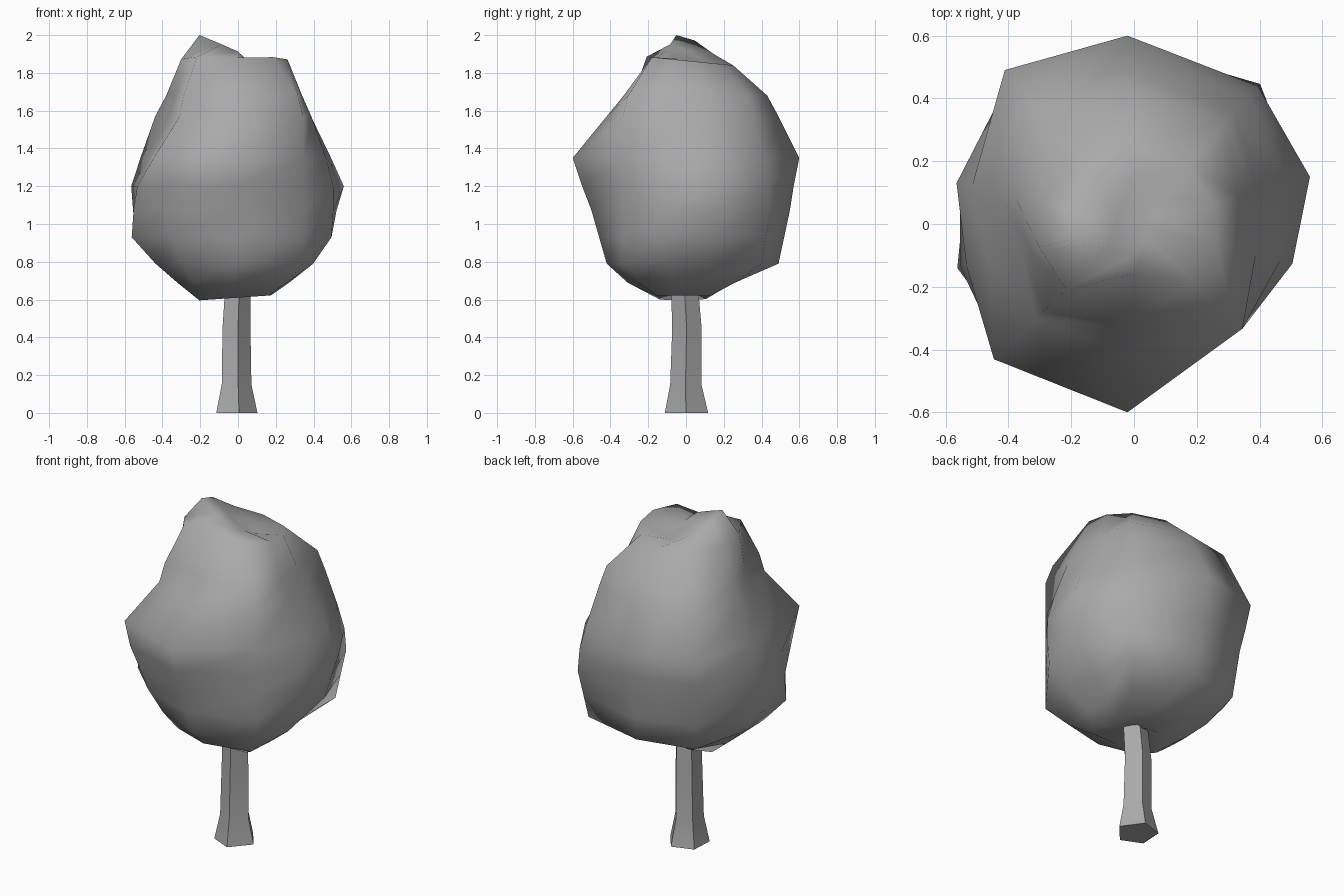
import bpy
import bmesh
from math import radians, cos, sin
from mathutils import Vector

cube = bpy.data.objects.get("Cube")
if cube:
    bpy.data.objects.remove(cube, do_unlink=True)

grey = bpy.data.materials.new("plain grey")
grey.use_nodes = True
colour = (0.4, 0.4, 0.4, 1)
grey.diffuse_color = colour
bsdf = next(n for n in grey.node_tree.nodes if n.type == "BSDF_PRINCIPLED")
bsdf.inputs["Base Color"].default_value = colour
bsdf.inputs["Roughness"].default_value = 0.9


def ring_points(angles, radii, z, centre=(0, 0), slope=(0, 0)):
    """One loop of points; slope raises the loop along x and y."""
    points = []
    for angle, radius in zip(angles, radii):
        x = centre[0] + radius * cos(radians(angle))
        y = centre[1] + radius * sin(radians(angle))
        points.append(Vector((x, y, z + slope[0] * x + slope[1] * y)))
    return points


def loft(name, rings, bottom=None, top=None):
    """Skin a stack of loops, closing each end with a pole or a flat cap."""
    bm = bmesh.new()
    loops = [[bm.verts.new(p) for p in ring] for ring in rings]
    count = len(loops[0])
    for low, high in zip(loops, loops[1:]):
        for i in range(count):
            j = (i + 1) % count
            bm.faces.new((low[i], low[j], high[j], high[i]))
    for loop, pole in ((loops[0], bottom), (loops[-1], top)):
        if pole:
            tip = bm.verts.new(pole)
            for i in range(count):
                bm.faces.new((loop[i], loop[(i + 1) % count], tip))
        else:
            bm.faces.new(loop)
    bmesh.ops.recalc_face_normals(bm, faces=bm.faces)
    for face in bm.faces:
        face.smooth = True
    mesh = bpy.data.meshes.new(name)
    bm.to_mesh(mesh)
    bm.free()
    mesh.materials.append(grey)
    obj = bpy.data.objects.new(name, mesh)
    bpy.context.collection.objects.link(obj)
    return obj


# Trunk: slightly bent five-sided post with a flared foot and sharp corners
trunk_angles = (-80, -2, 74, 142, 212)
trunk_levels = [
    (0, 0.118, (-0.015, 0.004)),
    (0.15, 0.085, (-0.014, 0)),
    (0.45, 0.08, (-0.014, 0.006)),
    (0.68, 0.073, (-0.005, -0.008)),
]
trunk = loft("trunk", [ring_points(trunk_angles, [r] * 5, z, c) for z, r, c in trunk_levels])
trunk.data.set_sharp_from_angle(angle=radians(40))

# Canopy: lumpy crown, each level giving a height, its slope and radii in hundredths
crown_angles = (15, 48, 92, 130, 167, 194, 224, 268, 316, 346)
flat = (0, 0)
crown_levels = [
    (0.61, (0.07, 0), (17, 17, 9, 14, 21, 21, 20, 14, 22, 18)),
    (0.69, flat, (26, 35, 24, 33, 33, 33, 33, 31, 36, 28)),
    (0.79, flat, (37, 54, 49, 54, 44, 45, 41, 42, 48, 41)),
    (0.93, flat, (50, 57, 52, 56, 55, 58, 49, 46, 48, 51)),
    (1.07, flat, (54, 60, 55, 58, 57, 57, 54, 50, 48, 52)),
    (1.20, flat, (58, 59, 57, 61, 58, 55, 59, 55, 48, 52)),
    (1.35, flat, (51, 55, 60, 64, 53, 48, 62, 60, 48, 48)),
    (1.57, flat, (40, 48, 49, 54, 45, 37, 43, 42, 48, 40)),
    (1.68, flat, (34, 44, 43, 49, 39, 34, 40, 33, 44, 35)),
    (1.865, (0, -0.1), (26, 25, 25, 26, 30, 31, 30, 16, 26, 27)),
    (1.883, (-0.5, -0.3), (8, 11, 14, 19, 21, 21, 12, 10, 6, 5)),
]
crown = [
    ring_points(crown_angles, [r / 100 for r in radii], z, slope=slope)
    for z, slope, radii in crown_levels
]
loft("canopy", crown, bottom=(-0.02, 0.02, 0.65), top=(-0.06, 0, 1.92))
